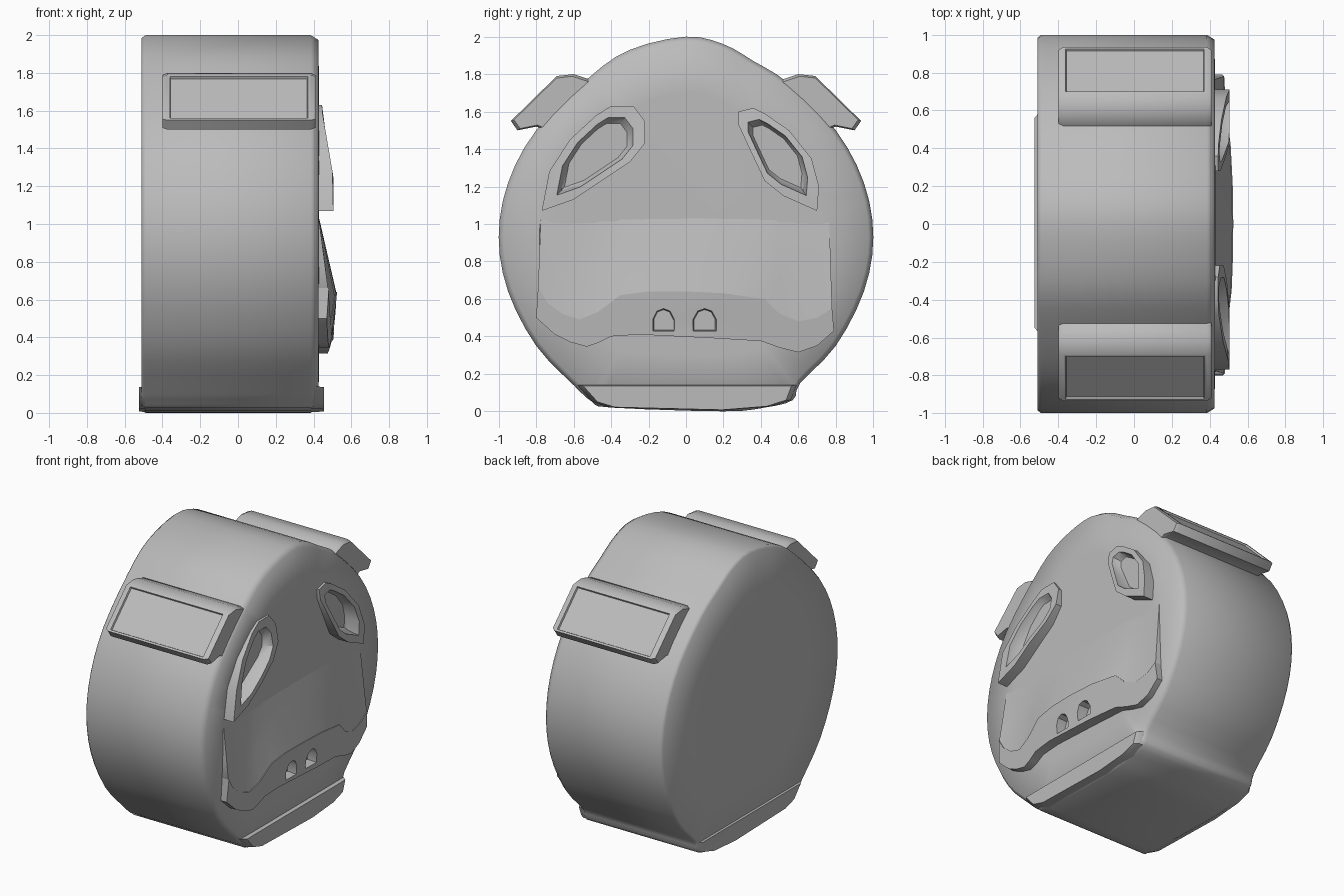
import bpy, bmesh
from math import radians
from mathutils import Vector

cube = bpy.data.objects.get("Cube")
if cube:
    bpy.data.objects.remove(cube)

grey = bpy.data.materials.new("plain_grey")
grey.use_nodes = True
grey.diffuse_color = (0.5, 0.5, 0.5, 1)
grey.node_tree.nodes["Principled BSDF"].inputs["Base Color"].default_value = (0.5, 0.5, 0.5, 1)


def finish(name, bm):
    bmesh.ops.recalc_face_normals(bm, faces=bm.faces)
    mesh = bpy.data.meshes.new(name)
    bm.to_mesh(mesh)
    bm.free()
    mesh.materials.append(grey)
    obj = bpy.data.objects.new(name, mesh)
    bpy.context.collection.objects.link(obj)
    return obj


def select(obj):
    bpy.ops.object.select_all(action='DESELECT')
    obj.select_set(True)
    bpy.context.view_layer.objects.active = obj


def smooth(obj, angle):
    select(obj)
    bpy.ops.object.shade_smooth_by_angle(angle=radians(angle))


def loft(rings):
    """Closed rings of 3D points joined by quads and capped at both ends."""
    bm = bmesh.new()
    loops = [[bm.verts.new(p) for p in ring] for ring in rings]
    n = len(loops[0])
    for a, b in zip(loops, loops[1:]):
        for i in range(n):
            j = (i + 1) % n
            bm.faces.new((a[i], a[j], b[j], b[i]))
    bm.faces.new(loops[0])
    bm.faces.new(loops[-1])
    return bm


def spline(pts, steps):
    """Closed smooth curve through 2D points."""
    out, n = [], len(pts)
    for i in range(n):
        a, b, c, d = (Vector(pts[(i + k) % n]) for k in (-1, 0, 1, 2))
        for s in range(steps):
            t = s / steps
            out.append(0.5 * (2 * b + (c - a) * t + (2 * a - 5 * b + 4 * c - d) * t * t
                              + (3 * b - a - 3 * c + d) * t ** 3))
    return out


def ring(pts, x, scale=1.0, centre=None):
    """Place a y-z outline at depth x (number or function), scaled about a centre."""
    c = Vector(centre) if centre else sum((Vector(p) for p in pts), Vector((0, 0))) / len(pts)
    out = []
    for p in pts:
        q = c + (Vector(p) - c) * scale
        out.append((x(q) if callable(x) else x, q.x, q.y))
    return out


def cut(target, cutters):
    for c in cutters:
        mod = target.modifiers.new("cut", 'BOOLEAN')
        mod.object, mod.solver = c, 'EXACT'
        select(target)
        bpy.ops.object.modifier_apply(modifier=mod.name)
        bpy.data.objects.remove(c)


# Drum-shaped body
outline = spline([(0, 2), (0.2, 1.96), (0.36, 1.87), (0.55, 1.75), (0.8, 1.5), (0.95, 1.22),
                  (1, 0.93), (0.95, 0.64), (0.8, 0.35), (0.61, 0.15), (0.57, 0.06), (0.42, 0.02),
                  (0.2, 0), (-0.4, 0.02), (-0.5, 0.05), (-0.6, 0.14), (-0.8, 0.35), (-0.95, 0.64),
                  (-1, 0.93), (-0.95, 1.22), (-0.8, 1.5), (-0.52, 1.78), (-0.3, 1.93)], 3)
mid = (0, 1)
body = finish("body", loft([ring(outline, x, s, mid) for x, s in (
    (-0.51, 0.6), (-0.51, 0.985), (-0.49, 1), (0.385, 1), (0.425, 0.975), (0.43, 0.7))]))

# Eyes: raised rims around deep sockets
eyes = {
    "right_eye": [(-0.77, 1.07), (-0.73, 1.28), (-0.62, 1.45), (-0.48, 1.58), (-0.4, 1.63),
                  (-0.28, 1.63), (-0.22, 1.55), (-0.22, 1.43), (-0.3, 1.33), (-0.45, 1.23), (-0.6, 1.13)],
    "left_eye": [(0.7, 1.07), (0.71, 1.2), (0.67, 1.35), (0.55, 1.5), (0.42, 1.59), (0.36, 1.62),
                 (0.28, 1.6), (0.28, 1.53), (0.34, 1.4), (0.42, 1.23), (0.52, 1.15)],
}


def rim_depth(q):
    return 0.445 + 0.06 * min(1, max(0, (1.6 - q.y) / 0.35))


sockets = []
for name, pts in eyes.items():
    sockets.append(finish(name + "_cutter", loft([ring(pts, 0.27, 0.85), ring(pts, 0.7, 0.85)])))
    smooth(finish(name, loft([ring(pts, 0.41), ring(pts, rim_depth), ring(pts, rim_depth, 0.74),
                              ring(pts, 0.42, 0.66), ring(pts, 0.35, 0.3), ring(pts, 0.34, 0.05)])), 35)
cut(body, sockets)
smooth(body, 75)


# Mouth strip
upper = [(-0.79, 0.66), (-0.74, 0.58), (-0.66, 0.52), (-0.57, 0.49), (-0.47, 0.53), (-0.35, 0.62),
         (-0.2, 0.64), (0, 0.64), (0.2, 0.63), (0.42, 0.6), (0.5, 0.52), (0.6, 0.48), (0.7, 0.5), (0.78, 0.55)]
lower = [(0.79, 0.43), (0.7, 0.35), (0.6, 0.315), (0.5, 0.34), (0.4, 0.375), (0.15, 0.39), (-0.25, 0.41),
         (-0.4, 0.4), (-0.47, 0.365), (-0.53, 0.345), (-0.62, 0.37), (-0.7, 0.41), (-0.8, 0.5)]


def lip_depth(q):
    return 0.525 - 0.07 * q.x ** 2 - 0.08 * max(0, 0.62 - q.y)


lips = upper + lower
mouth = finish("mouth", loft([ring(lips, 0.4), ring(lips, lip_depth)]))

# Arched tooth gaps
gaps = []
for y, w in ((-0.12, 0.065), (0.1, 0.07)):
    arch = [(y - w, 0.42), (y - w, 0.49), (y - w * 0.6, 0.54), (y, 0.555),
            (y + w * 0.6, 0.54), (y + w, 0.49), (y + w, 0.42)]
    gaps.append(finish("gap_cutter", loft([ring(arch, 0.44, 0.8), ring(arch, 0.6)])))
cut(mouth, gaps)
smooth(mouth, 35)

# Muzzle swelling from the cheeks down to the mouth
bm = bmesh.new()
rows = []
for t in (0, 0.35, 0.7, 1):
    row = []
    for y, z in upper:
        top = Vector((y * 0.98, 1.05))
        q = Vector((y, z)).lerp(top, t)
        edge = lip_depth(Vector((y, z))) - 0.005
        row.append(bm.verts.new((edge + (0.425 - edge) * t, q.x, q.y)))
    rows.append(row)
rows.append([bm.verts.new((0.4, y, 1.05)) for y, z in upper])
rows.append([bm.verts.new((0.4, y, z)) for y, z in upper])
for a, b in zip(rows, rows[1:] + rows[:1]):
    for i in range(len(upper) - 1):
        bm.faces.new((a[i], a[i + 1], b[i + 1], b[i]))
for i in (0, -1):
    bm.faces.new([r[i] for r in rows])
smooth(finish("muzzle", bm), 45)

# Flared foot along the bottom
foot = [(-0.5, 0.05), (-0.4, 0.02), (0.2, 0.005), (0.45, 0.025), (0.56, 0.06), (0.59, 0.14), (-0.58, 0.14)]
smooth(finish("foot", loft([ring(foot, -0.525, 0.95), ring(foot, -0.5), ring(foot, 0.42),
                            ring(foot, 0.455, 0.95)])), 50)

# Side pads with a recessed panel on the outward face
pad = [(0.45, 1.66), (0.51, 1.77), (0.6, 1.8), (0.69, 1.79), (0.935, 1.55), (0.9, 1.5), (0.8, 1.52), (0.7, 1.48)]
for name, side in (("back_pad", 1), ("front_pad", -1)):
    pts = [(y * side, z) for y, z in pad]
    bm = loft([ring(pts, -0.4, 0.93), ring(pts, -0.375), ring(pts, 0.385), ring(pts, 0.41, 0.93)])
    bmesh.ops.recalc_face_normals(bm, faces=bm.faces)
    out = Vector((0, side, 1)).normalized()
    panel = max((f for f in bm.faces if f.normal.dot(out) > 0.9),
                key=lambda f: f.calc_center_median().dot(out))
    bmesh.ops.inset_individual(bm, faces=[panel], thickness=0.02)
    bmesh.ops.inset_individual(bm, faces=[panel], thickness=0.006, depth=-0.012)
    smooth(finish(name, bm), 40)
